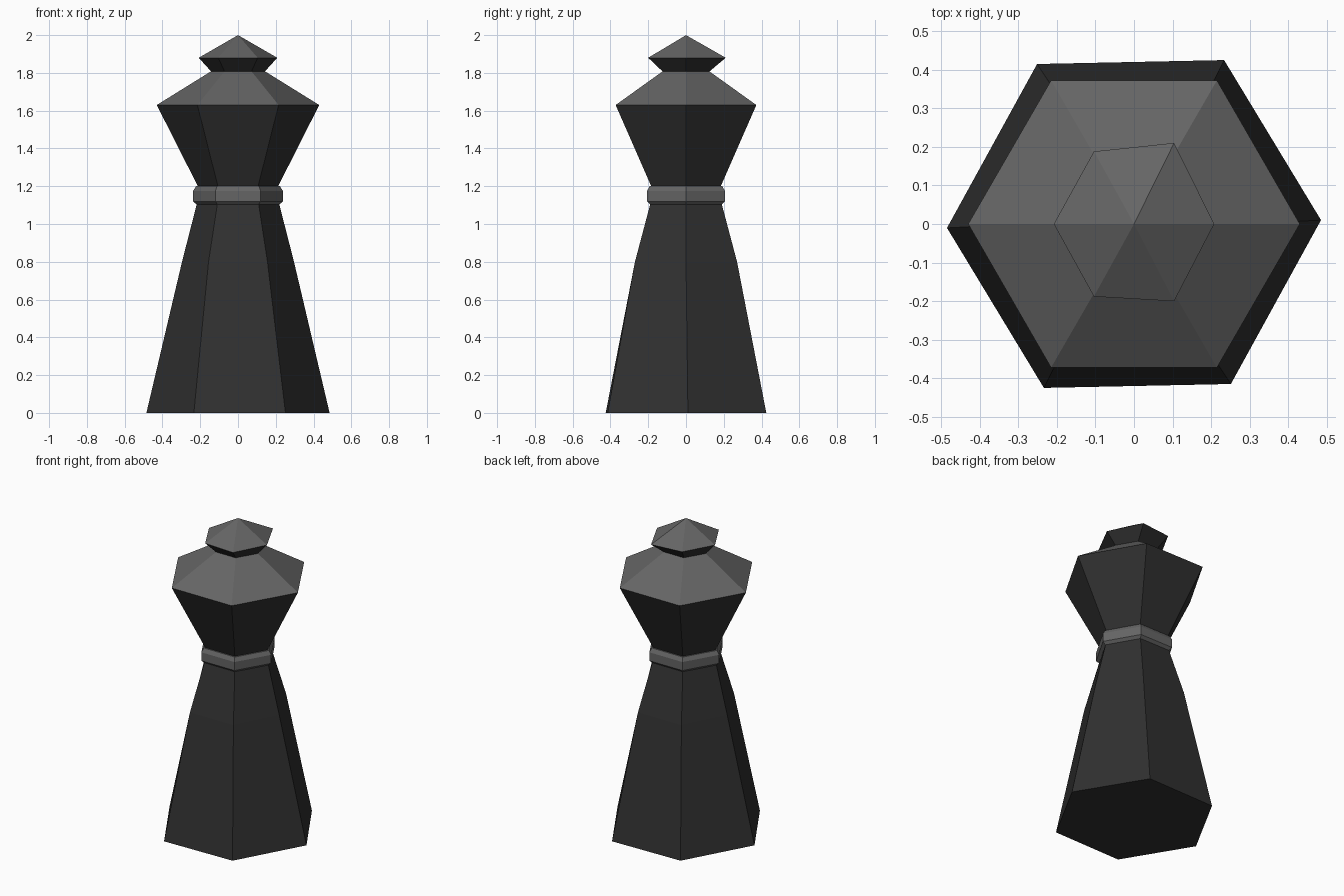
import bpy, bmesh
from math import cos, sin, pi, radians

if "Cube" in bpy.data.objects:
    bpy.data.objects.remove(bpy.data.objects["Cube"])

SIDES = 6


def material(name, value):
    m = bpy.data.materials.new(name)
    m.diffuse_color = (value, value, value, 1)
    m.use_nodes = True
    m.node_tree.nodes["Principled BSDF"].inputs["Base Color"].default_value = m.diffuse_color
    return m


dark = material("dark", 0.03)
light = material("light", 0.13)


def hex_part(name, rings, light_faces=lambda z: False, tweak=None):
    """Stack hexagonal rings (radius, z, twist in degrees); radius 0 makes a tip."""
    bm = bmesh.new()
    loops = []
    for r, z, twist in rings:
        if r == 0:
            loops.append([bm.verts.new((0, 0, z))])
            continue
        loops.append([bm.verts.new((r * cos(i * 2 * pi / SIDES + radians(twist)),
                                    r * sin(i * 2 * pi / SIDES + radians(twist)), z))
                      for i in range(SIDES)])
    for a, b in zip(loops, loops[1:]):
        for i in range(SIDES):
            j = (i + 1) % SIDES
            if len(b) == 1:
                bm.faces.new((a[i], a[j], b[0]))
            else:
                bm.faces.new((a[i], a[j], b[j], b[i]))
    bm.faces.new(loops[0][::-1])
    if len(loops[-1]) > 1:
        bm.faces.new(loops[-1])
    if tweak:
        tweak(loops)
    bmesh.ops.recalc_face_normals(bm, faces=bm.faces)
    for f in bm.faces:
        f.material_index = int(light_faces(f.calc_center_median().z))
    me = bpy.data.meshes.new(name)
    bm.to_mesh(me)
    bm.free()
    me.materials.append(dark)
    me.materials.append(light)
    ob = bpy.data.objects.new(name, me)
    bpy.context.collection.objects.link(ob)
    return ob


# Narrow the side corners of the shaft's middle ring, so its x outline is straight
def straighten_sides(loops):
    for i in (0, 3):
        loops[1][i].co.x *= 0.95


# Slightly uneven corners of the finial
def uneven_corners(loops):
    loops[1][1].co.y += 0.03
    loops[1][2].co.y += 0.008
    loops[1][4].co.y -= 0.008
    loops[1][5].co.y -= 0.02


# Tapered shaft with a slightly twisted foot
hex_part("shaft", [(0.485, 0, 1.2), (0.312, 0.8, 0), (0.217, 1.11, 0)],
         tweak=straighten_sides)

# Lighter bevelled collar
hex_part("collar", [(0.215, 1.10, 0), (0.238, 1.12, 0), (0.238, 1.175, 0),
                    (0.222, 1.20, 0)], lambda z: True)

# Flared head with a lighter sloping roof
hex_part("head", [(0.21, 1.195, 0), (0.43, 1.63, 0), (0.14, 1.81, 0)],
         lambda z: z > 1.63)

# Pointed finial
hex_part("finial", [(0.14, 1.805, 0), (0.208, 1.88, 0), (0, 2.0, 0)],
         lambda z: z > 1.88, tweak=uneven_corners)
